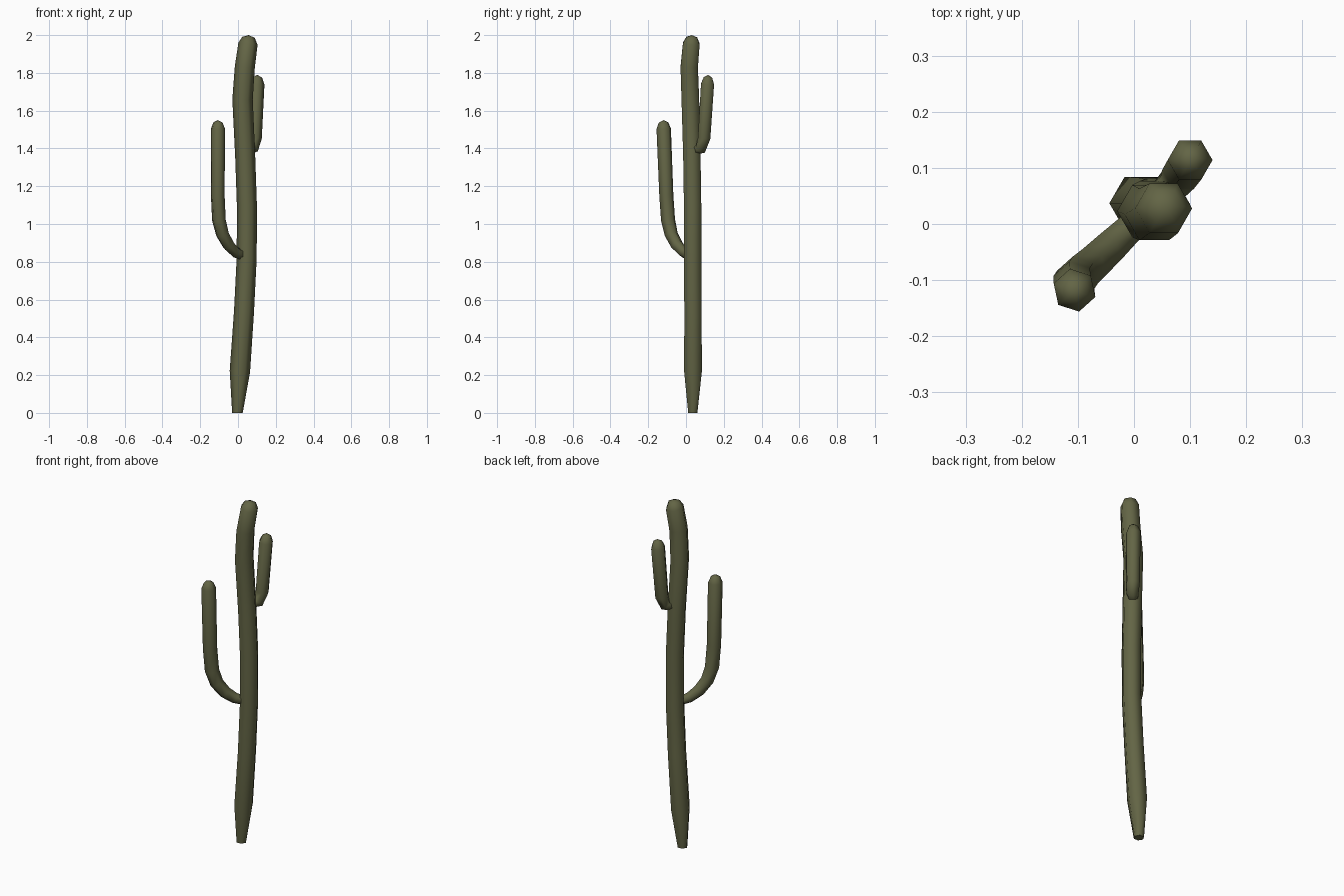
import bpy, bmesh, math
from mathutils import Vector

if "Cube" in bpy.data.objects:
    bpy.data.objects.remove(bpy.data.objects["Cube"])

mat = bpy.data.materials.new("olive green")
mat.diffuse_color = (0.125, 0.13, 0.06, 1)
mat.use_nodes = True
mat.node_tree.nodes["Principled BSDF"].inputs["Base Color"].default_value = mat.diffuse_color


def tube(name, rings, tip, turn, flat_start=False):
    """Six-sided tube through (x, y, z, radius) rings, closed with a tip point."""
    bm = bmesh.new()
    pts = [Vector(r[:3]) for r in rings] + [Vector(tip)]
    loops = []
    for i, r in enumerate(rings):
        direction = (pts[i + 1] - pts[max(i - 1, 0)]).normalized()
        if flat_start and i == 0:
            direction = Vector((0, 0, 1))
        q = Vector((0, 0, 1)).rotation_difference(direction)
        loop = []
        for k in range(6):
            a = math.radians(turn + 60 * k)
            loop.append(bm.verts.new(pts[i] + q @ Vector((math.cos(a), math.sin(a), 0)) * r[3]))
        loops.append(loop)
    for a, b in zip(loops, loops[1:]):
        for k in range(6):
            n = (k + 1) % 6
            bm.faces.new((a[k], a[n], b[n], b[k]))
    top = bm.verts.new(tip)
    for k in range(6):
        bm.faces.new((loops[-1][k], loops[-1][(k + 1) % 6], top))
    for f in bm.faces:
        f.smooth = True
    bm.faces.new(loops[0][::-1]).smooth = False
    bmesh.ops.recalc_face_normals(bm, faces=bm.faces[:])
    me = bpy.data.meshes.new(name)
    bm.to_mesh(me)
    bm.free()
    me.materials.append(mat)
    ob = bpy.data.objects.new(name, me)
    bpy.context.collection.objects.link(ob)
    return ob


# Main trunk, gently swaying
tube("trunk", [
    (-0.003, 0.036, 0.0, 0.028), (0.010, 0.037, 0.22, 0.054),
    (0.032, 0.037, 0.54, 0.053), (0.046, 0.035, 0.82, 0.053),
    (0.047, 0.035, 1.10, 0.053), (0.038, 0.031, 1.36, 0.053),
    (0.024, 0.023, 1.66, 0.054), (0.036, 0.017, 1.83, 0.053),
    (0.053, 0.028, 1.955, 0.051), (0.056, 0.031, 1.988, 0.033)],
    (0.057, 0.031, 2.0), 0, True)

# Long lower arm
tube("lower_arm", [
    (0.025, 0.020, 0.835, 0.027), (-0.012, -0.012, 0.850, 0.030),
    (-0.050, -0.048, 0.888, 0.034), (-0.082, -0.078, 0.945, 0.036),
    (-0.101, -0.095, 1.02, 0.038), (-0.107, -0.104, 1.15, 0.038),
    (-0.106, -0.118, 1.505, 0.039), (-0.106, -0.119, 1.538, 0.025)],
    (-0.106, -0.119, 1.55), -18)

# Short upper arm
tube("upper_arm", [
    (0.050, 0.052, 1.395, 0.026), (0.076, 0.078, 1.400, 0.033),
    (0.088, 0.096, 1.455, 0.038), (0.100, 0.114, 1.74, 0.040),
    (0.102, 0.116, 1.775, 0.026)],
    (0.102, 0.117, 1.79), 0)
